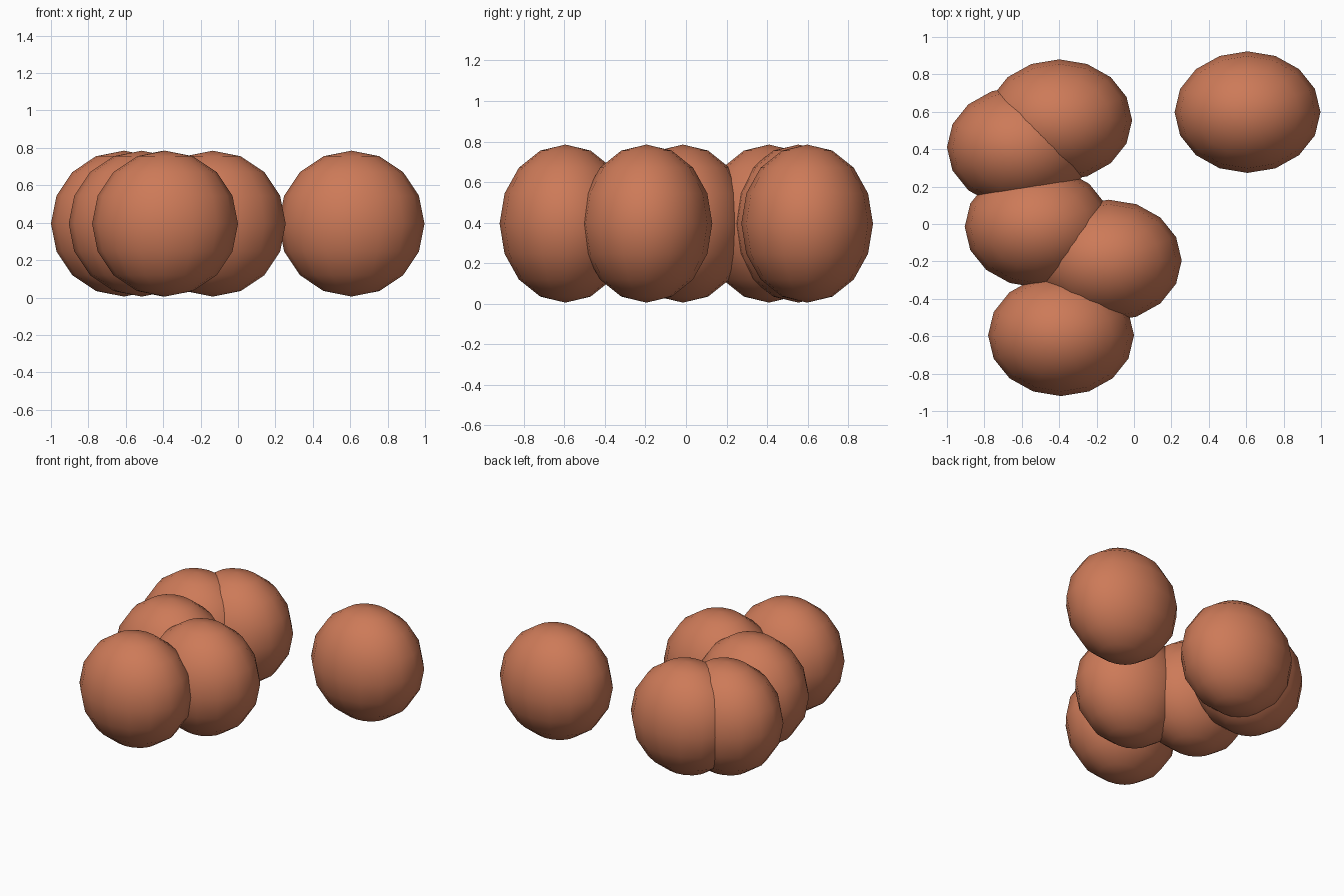
import bpy

if "Cube" in bpy.data.objects:
    bpy.data.objects.remove(bpy.data.objects["Cube"])

# Single clay colour
clay = bpy.data.materials.new("terracotta")
clay.diffuse_color = (0.61, 0.195, 0.098, 1)
clay.use_nodes = True
clay.node_tree.nodes["Principled BSDF"].inputs["Base Color"].default_value = clay.diffuse_color

RADII = (0.39, 0.325, 0.39)   # slightly flattened front to back
CENTRE_Z = 0.395

# Ball centres (x, y), front to back
centres = [(-0.39, -0.595), (-0.135, -0.195), (-0.515, -0.015),
           (-0.61, 0.41), (-0.40, 0.555), (0.607, 0.598)]


def add_ball(name, x, y):
    bpy.ops.mesh.primitive_uv_sphere_add(segments=16, ring_count=8, radius=1,
                                         location=(x, y, CENTRE_Z))
    ball = bpy.context.object
    ball.name = name
    ball.scale = RADII
    bpy.ops.object.transform_apply(location=False, rotation=False, scale=True)
    bpy.ops.object.shade_smooth()
    ball.data.materials.append(clay)


for i, (x, y) in enumerate(centres, 1):
    add_ball(f"ball_{i}", x, y)
